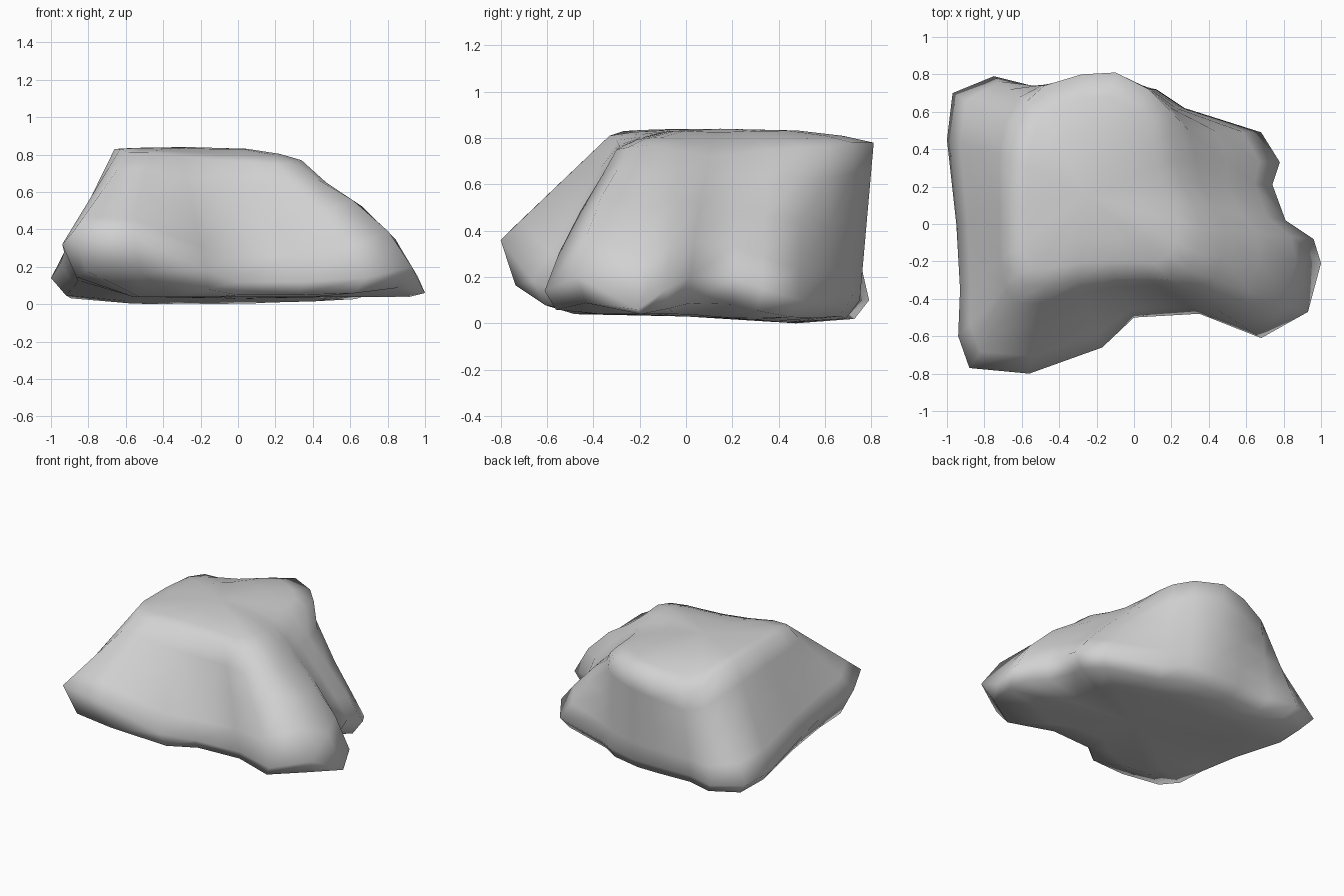
import bpy
import bmesh
from mathutils import Vector

default_cube = bpy.data.objects.get("Cube")
if default_cube:
    bpy.data.objects.remove(default_cube, do_unlink=True)

# Widest outline of the boulder, anticlockwise from the right tip
OUTLINE = [
    (1, -.21, .06), (.96, -.08, .15), (.81, .02, .2), (.74, .21, .2),
    (.78, .33, .15), (.68, .49, .1), (.27, .62, .1), (.12, .72, .12),
    (-.1, .75, .1), (-.28, .75, .1), (-.55, .74, .1), (-.75, .79, .1),
    (-.97, .7, .12), (-1, .45, .14), (-.95, 0, .22), (-.93, -.35, .28),
    (-.94, -.6, .32), (-.88, -.77, .39), (-.56, -.8, .36), (-.17, -.66, .18),
    (0, -.5, .12), (.35, -.48, .12), (.68, -.61, .14), (.93, -.47, .2),
]

# Shoulder of the upper plateau, one point above each outline point
SHOULDER = [
    (.34, -.16, .77), (.36, -.02, .74), (.32, .1, .72), (.26, .22, .73),
    (.22, .35, .75), (.2, .5, .76), (.18, .62, .76), (.08, .72, .78),
    (-.1, .81, .78), (-.28, .8, .74), (-.48, .74, .68), (-.58, .65, .71),
    (-.62, .5, .79), (-.65, .35, .82), (-.66, .1, .83), (-.66, -.15, .83),
    (-.63, -.27, .83), (-.58, -.33, .81), (-.48, -.33, .81), (-.3, -.3, .79),
    (-.1, -.29, .77), (.08, -.29, .76), (.2, -.3, .75), (.3, -.25, .76),
]
PEAK = Vector((-.25, .15, .84))


def underside(scale, lift):
    """Ring below the outline, drawn inward and flattened to the ground."""
    return [Vector((x * scale, y * scale,
                    .04 - .05 * max(0, y) * (1 - lift) + lift * max(0, z - .1)))
            for x, y, z in OUTLINE]


def flank(t):
    """Ring part way up the sides, swelling toward the right lobe."""
    ring = []
    for low, high in zip(OUTLINE, SHOULDER):
        point = Vector(low).lerp(Vector(high), t)
        swell = max(0, low[0] - max(0, low[1])) ** 2
        point.z += swell * .7 * t * (1 - t) ** 2
        ring.append(point)
    return ring


def plateau(t):
    """Ring on the top, drawn toward the peak and rounded over its rim."""
    ring = [Vector(p).lerp(PEAK, t) for p in SHOULDER]
    for point, rim in zip(ring, SHOULDER):
        point.z = PEAK.z + (rim[2] - PEAK.z) * (1 - t) ** 3
    return ring


def loft(name, rings, bottom, top):
    """Join closed rings from bottom to top and close both ends."""
    bm = bmesh.new()
    loops = [[bm.verts.new(p) for p in ring] for ring in rings]
    count = len(loops[0])
    for lower, upper in zip(loops, loops[1:]):
        for i in range(count):
            j = (i + 1) % count
            bm.faces.new((lower[i], lower[j], upper[j], upper[i]))
    base, tip = bm.verts.new(bottom), bm.verts.new(top)
    for i in range(count):
        j = (i + 1) % count
        bm.faces.new((loops[0][j], loops[0][i], base))
        bm.faces.new((loops[-1][i], loops[-1][j], tip))
    bmesh.ops.recalc_face_normals(bm, faces=bm.faces[:])
    for face in bm.faces:
        face.smooth = True
    mesh = bpy.data.meshes.new(name)
    bm.to_mesh(mesh)
    bm.free()
    obj = bpy.data.objects.new(name, mesh)
    bpy.context.collection.objects.link(obj)
    return obj


# Single plain stone colour
stone = bpy.data.materials.new("stone_grey")
stone.use_nodes = True
grey = (.64, .64, .64, 1)
stone.diffuse_color = grey
shader = next(n for n in stone.node_tree.nodes if n.type == "BSDF_PRINCIPLED")
shader.inputs["Base Color"].default_value = grey

# Boulder: underside, flanks and plateau lofted as one closed skin
rings = [underside(.6, 0), underside(.92, .48)]
rings += [flank(t) for t in (0, .2, .5, .8, 1)]
rings += [plateau(t) for t in (.2, .5)]
boulder = loft("boulder", rings, Vector((0, 0, .03)), PEAK)
boulder.data.materials.append(stone)
